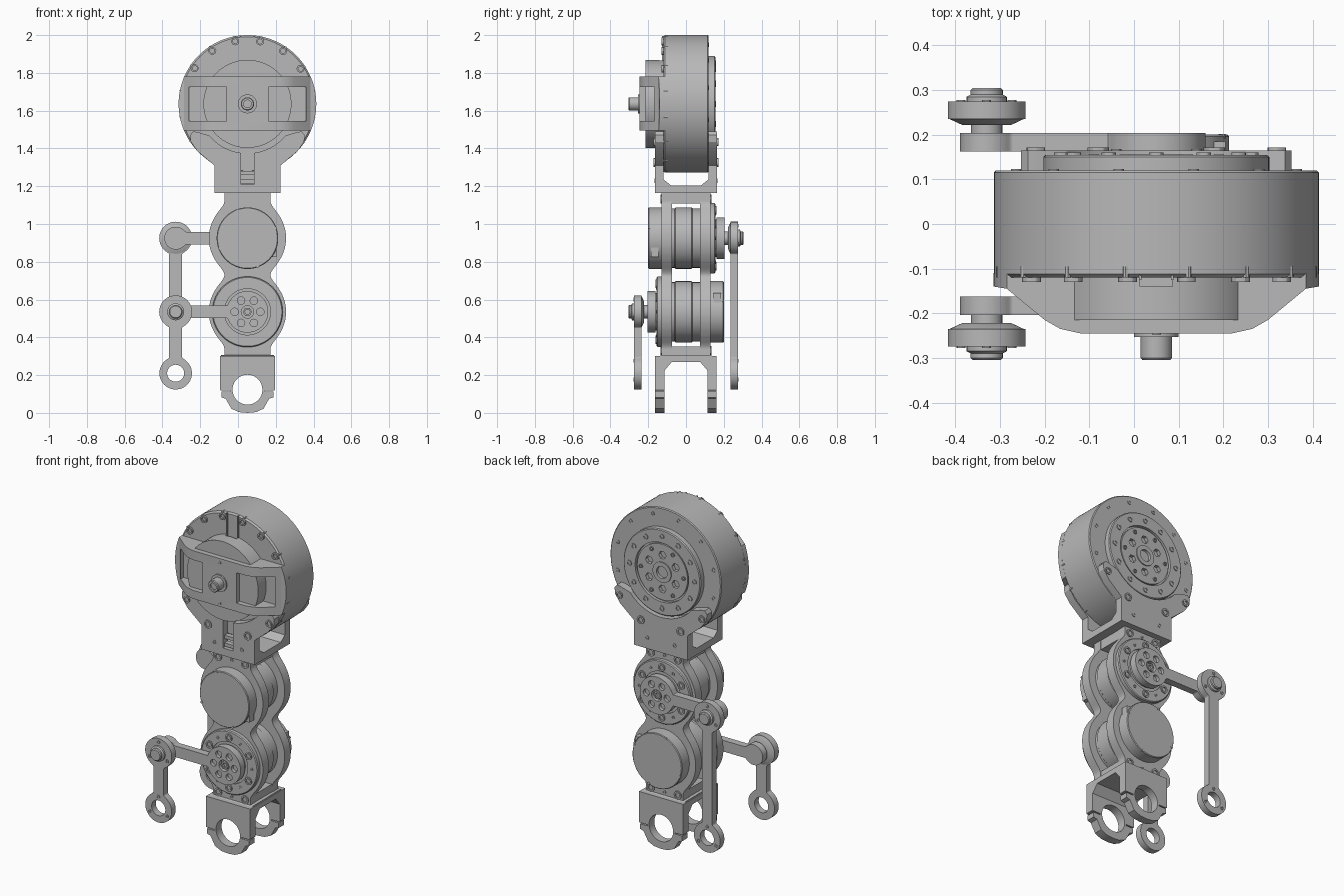
import bpy, bmesh, math
from mathutils import Vector

old = bpy.data.objects.get("Cube")
if old:
    bpy.data.objects.remove(old, do_unlink=True)

CX = 0.05            # axis of the main body
HIP, UP, LOW = 1.636, 0.925, 0.535   # heights of the three motors
PIN = -0.33          # x of the linkage pins
parts = []

grey = bpy.data.materials.new("machined grey")
grey.use_nodes = True
COL = (0.48, 0.48, 0.48, 1)
grey.diffuse_color = COL
grey.node_tree.nodes["Principled BSDF"].inputs["Base Color"].default_value = COL


def finish(name, bm):
    bmesh.ops.recalc_face_normals(bm, faces=bm.faces)
    me = bpy.data.meshes.new(name)
    bm.to_mesh(me)
    bm.free()
    me.materials.append(grey)
    ob = bpy.data.objects.new(name, me)
    bpy.context.collection.objects.link(ob)
    parts.append(ob)
    return ob


def lathe(name, centres, profile, n=64):
    """Turn a closed (radius, y) profile about the y axis at each (x, z)."""
    bm = bmesh.new()
    for cx, cz in centres:
        rings = []
        for r, y in profile:
            rings.append([bm.verts.new((cx + r * math.cos(math.tau * k / n), y,
                                        cz + r * math.sin(math.tau * k / n))) for k in range(n)])
        for a, b in zip(rings, rings[1:]):
            for k in range(n):
                bm.faces.new((a[k], a[k - 1], b[k - 1], b[k]))
        bm.faces.new(rings[0])
        bm.faces.new(rings[-1])
    return finish(name, bm)


def disc(name, x, z, r, y0, y1, n=64):
    return lathe(name, [(x, z)], [(r, y0), (r, y1)], n)


def prism(name, pts, axis, a0, a1):
    """Extrude a 2D outline along an axis."""
    put = {"x": lambda u, v, a: (a, u, v), "y": lambda u, v, a: (u, a, v),
           "z": lambda u, v, a: (u, v, a)}[axis]
    bm = bmesh.new()
    lo, hi = [[bm.verts.new(put(u, v, a)) for u, v in pts] for a in (a0, a1)]
    bm.faces.new(lo)
    bm.faces.new(hi)
    for k in range(len(pts)):
        bm.faces.new((lo[k - 1], lo[k], hi[k], hi[k - 1]))
    return finish(name, bm)


def box(name, x0, x1, y0, y1, z0, z1):
    return prism(name, [(x0, y0), (x1, y0), (x1, y1), (x0, y1)], "z", z0, z1)


def cut(ob, *cutters, op="DIFFERENCE"):
    for c in cutters:
        m = ob.modifiers.new("cut", "BOOLEAN")
        m.operation, m.object, m.solver = op, c, "EXACT"
    dg = bpy.context.evaluated_depsgraph_get()
    ob_mesh = bpy.data.meshes.new_from_object(ob.evaluated_get(dg))
    ob.modifiers.clear()
    ob.data = ob_mesh
    for c in cutters:
        parts.remove(c)
        bpy.data.objects.remove(c, do_unlink=True)
    return ob


def waist(circles, w, bar, ends):
    """Half-widths along a line: round ends blended into a narrow bar."""
    ts = {ends[0], ends[1]}
    for c, r in circles:
        ts |= {round(c + r * math.cos(math.pi * k / 32), 5) for k in range(33)}
    ts |= {bar[0] + (bar[1] - bar[0]) * k / 24 for k in range(25)}
    out = []
    for t in sorted(t for t in ts if ends[0] <= t <= ends[1]):
        h = [math.sqrt(max(0, r * r - (t - c) ** 2)) for c, r in circles]
        h.append(w if bar[0] <= t <= bar[1] else 0)
        out.append((t, sum(v ** 6 for v in h) ** (1 / 6)))
    return out


def both_sides(prof):
    """Closed (along, across) outline from half-widths."""
    return prof + [(t, -h) for t, h in reversed(prof) if h > 1e-4]


def ring(cx, cz, r, n, start=0):
    return [(cx + r * math.cos(math.radians(start) + math.tau * k / n),
             cz + r * math.sin(math.radians(start) + math.tau * k / n)) for k in range(n)]


def screws(name, centres, y, s, r=0.02):
    """Socket screws standing on a face at y that looks along s."""
    top = y + s * 0.008
    lathe(name, centres, [(r, y - s * 0.01), (r, top), (r * 0.6, top), (r * 0.6, y - s * 0.006)], 12)


# Large hip motor: drum, stepped rear output and front cover
lathe("hip_drum", [(CX, HIP)], [(0.355, -0.12), (0.364, -0.112), (0.364, 0.115), (0.359, 0.12)], 128)
lathe("hip_output", [(CX, HIP)], [(0.253, 0.11), (0.253, 0.15), (0.248, 0.155), (0.175, 0.155),
                                  (0.175, 0.138), (0.165, 0.138), (0.165, 0.15), (0.05, 0.15),
                                  (0.05, 0.125)], 96)
cut(parts[-1], *[disc("pocket", x, z, 0.024, 0.13, 0.2, 6) for x, z in ring(CX, HIP, 0.1, 6, 30)])
lathe("hip_hub", [(CX, HIP)], [(0.06, 0.14), (0.06, 0.156), (0.035, 0.156), (0.035, 0.13)])
screws("hip_output_screws", ring(CX, HIP, 0.213, 12), 0.152, 1, 0.016)
screws("hip_output_inner_screws", ring(CX, HIP, 0.14, 6), 0.148, 1, 0.012)
screws("hip_rear_rim_screws", ring(CX, HIP, 0.325, 12, 15), 0.115, 1, 0.012)
cut(disc("hip_cover", CX, HIP, 0.233, -0.215, -0.11, 96),
    box("slot", CX - 0.036, CX + 0.036, -0.14, -0.1, 1.8, 1.95))
for s in (-1, 1):
    box("cover_rail", CX + s * 0.036 - 0.003, CX + s * 0.036 + 0.003, -0.126, -0.11, 1.85, 1.995)
screws("hip_front_rim_screws", ring(CX, HIP, 0.337, 16, 11), -0.122, -1, 0.021)
for x, z in ring(CX, HIP, 0.359, 16, 11):
    disc("rim_tab", x, z, 0.0075, -0.12, -0.095, 8)

# Front bridge with two side windows, trimmed to the drum
half = [(0.365, -0.11), (0.365, -0.14), (0.335, -0.145), (0.25, -0.215), (0.215, -0.235), (0.17, -0.245)]
bridge = prism("front_bridge", [(CX + u, v) for u, v in half] + [(CX - u, v) for u, v in reversed(half)],
               "z", 1.495, 1.78)
cut(bridge, disc("trim", CX, HIP, 0.3645, -0.4, 0.2, 128), op="INTERSECT")
cut(bridge, *[box("window", *sorted((CX + s * 0.112, CX + s * 0.31)), -0.3, -0.14, 1.545, 1.725)
              for s in (-1, 1)])
for s in (-1, 1):
    box("window_panel", *sorted((CX + s * 0.11, CX + s * 0.2)), -0.19, -0.13, 1.56, 1.71)
    for k in range(4):
        z = 1.575 + k * 0.034
        box("connector", *sorted((CX + s * 0.19, CX + s * 0.207)), -0.182, -0.15, z, z + 0.02)
lathe("bridge_shaft", [(CX, HIP)], [(0.05, -0.23), (0.05, -0.253), (0.035, -0.253), (0.035, -0.3),
                                    (0.031, -0.305), (0.02, -0.305), (0.02, -0.295)])
screws("bridge_screws", [(CX, HIP + 0.12), (CX, HIP - 0.12)], -0.239, -1, 0.01)

# Yoke that carries the hip motor
side = [(0.175, 1.165), (0.175, 1.31), (0.265, 1.385), (0.3, 1.435), (0.303, 1.47), (0.288, 1.49), (0.265, 1.487)]
arc = [(0.262 * math.cos(a), HIP + 0.262 * math.sin(a))
       for a in (math.radians(-40 - 100 * k / 30) for k in range(31))]
outline = side + arc + [(-u, v) for u, v in reversed(side)]
yoke = prism("hip_yoke", [(CX + u, v) for u, v in outline], "y", -0.165, 0.165)
cut(yoke, prism("inside", [(-0.08, 1.205), (0.08, 1.205), (0.118, 1.235), (0.118, 1.6),
                           (-0.118, 1.6), (-0.118, 1.235)], "x", -0.6, 0.6),
    box("groove", CX - 0.034, CX + 0.034, -0.2, -0.1, 1.21, 1.5))
for z in (1.235, 1.28):
    box("groove_rung", CX - 0.036, CX + 0.036, -0.15, -0.12, z - 0.02, z)
for s in (-1, 1):
    screws("yoke_screws", [(CX + u, z) for u in (-0.13, 0.13) for z in (1.325,)], s * 0.163, s, 0.024)
    screws("yoke_pins", [(CX + u, 1.23) for u in (-0.09, 0.09)], s * 0.16, s, 0.012)
    screws("yoke_arm_screws", [(CX + u, 1.435) for u in (-0.27, 0.27)], s * 0.163, s, 0.021)

# Two side plates with scalloped outline, tied by end blocks
plate = both_sides(waist([(UP, 0.203), (LOW, 0.203)], 0.122, (0.3, 1.166), (0.3, 1.166)))
for s in (-1, 1):
    prism("side_plate", [(CX + h, t) for t, h in plate], "y", s * 0.074, s * 0.13)
    screws("side_plate_screws", [(CX + u, z) for u in (-0.088, 0.088) for z in (0.33, 1.132)], s * 0.128, s, 0.024)
    screws("side_plate_pins", [(CX, 0.325), (CX, 1.135)], s * 0.126, s, 0.01)
for z0, z1 in ((0.3, 0.352), (1.108, 1.166)):
    box("end_block", CX - 0.12, CX + 0.12, -0.125, 0.125, z0, z1)


def motor(s, z, word):
    """Small motor whose output looks along s."""
    lathe(word + "_motor_body", [(CX, z)], [(0.157, -0.08), (0.157, -0.06), (0.162, -0.055), (0.162, 0.03),
                                            (0.157, 0.035), (0.157, 0.08)], 96)
    lathe(word + "_motor_cover", [(CX, z)], [(0.163, -s * 0.1), (0.163, -s * 0.196), (0.159, -s * 0.2)], 96)
    for x, zz in ring(CX, z, 0.157, 4, 20):
        disc("cover_notch", x, zz, 0.008, -s * 0.19, -s * 0.202, 8)
    lathe(word + "_motor_flange", [(CX, z)], [(0.187, s * 0.12), (0.187, s * 0.15), (0.182, s * 0.155),
                                              (0.122, s * 0.155), (0.122, s * 0.145)], 96)
    screws(word + "_flange_screws", ring(CX, z, 0.148, 6, 30), s * 0.153, s, 0.022)
    screws(word + "_flange_pins", ring(CX, z, 0.148, 6, 0), s * 0.15, s, 0.009)
    box(word + "_socket", CX + 0.1, CX + 0.155, *sorted((-s * 0.145, -s * 0.185)), z - 0.1 if s > 0 else z + 0.05,
        z - 0.05 if s > 0 else z + 0.1)


def linkage(s, z, word):
    """Crank on the motor output, pin, and hanging link with an eye."""
    foot = 0.21
    prof = waist([(PIN, 0.06), (CX, 0.11)], 0.033, (PIN, CX), (PIN - 0.06, CX + 0.11))
    crank = prism(word + "_crank", [(t, z + h) for t, h in both_sides(prof)[:len(prof)]]
                  + [(t, z + h) for t, h in both_sides(prof)[len(prof):]], "y", s * 0.162, s * 0.204)
    cut(crank, *[disc("hole", x, zz, 0.02, s * 0.185, s * 0.3, 16) for x, zz in ring(CX, z, 0.068, 6, 0)],
        disc("bore", CX, z, 0.033, s * 0.18, s * 0.3, 24))
    disc(word + "_output", CX, z, 0.1, s * 0.14, s * 0.17)
    lathe(word + "_output_star", [(CX, z)], [(0.024, s * 0.17), (0.024, s * 0.198), (0.014, s * 0.198),
                                             (0.014, s * 0.185)], 6)
    prof = waist([(foot, 0.086), (z, 0.087)], 0.034, (foot, z), (foot - 0.086, z + 0.087))
    link = prism(word + "_link", [(PIN + h, t) for t, h in both_sides(prof)], "y", s * 0.235, s * 0.274)
    cut(link, disc("eye", PIN, foot, 0.045, s * 0.1, s * 0.4, 48))
    lathe(word + "_link_collar", [(PIN, z)], [(0.055, s * 0.222), (0.087, s * 0.237)])
    lathe(word + "_pin", [(PIN, z)], [(0.035, s * 0.19), (0.035, s * 0.23), (0.045, s * 0.24), (0.045, s * 0.285),
                                      (0.036, s * 0.29), (0.036, s * 0.3), (0.031, s * 0.305)], 32)
    for zz in (z, foot):
        screws(word + "_link_screws", ring(PIN, zz, 0.066, 3, 90), s * 0.27, s, 0.01)


for s, z, word in ((-1, LOW, "lower"), (1, UP, "upper")):
    motor(s, z, word)
    linkage(s, z, word)

# Bottom clevis with split clamp rings
edge = [(0.145, 0.302), (0.145, 0.122), (0.138, 0.115), (0.138, 0.082), (0.115, 0.075), (0.085, 0.022), (0.045, 0.004), (0, 0)]
clevis = prism("clevis", [(CX + u, v) for u, v in edge] + [(CX - u, v) for u, v in reversed(edge[:-1])],
               "y", -0.165, 0.162)
cut(clevis, prism("inside", [(-0.113, -0.1), (0.113, -0.1), (0.113, 0.225), (0.075, 0.27),
                             (-0.075, 0.27), (-0.113, 0.225)], "x", -0.6, 0.6),
    disc("bore", CX, 0.123, 0.079, -0.4, 0.4, 64),
    *[box("split", *sorted((CX + s * 0.09, CX + s * 0.2)), -0.4, 0.4, 0.112, 0.119) for s in (-1, 1)])
prism("clevis_saddle", [(-0.15, 0.298), (0.15, 0.298), (0.13, 0.306), (-0.13, 0.306)], "x", CX - 0.14, CX + 0.14)

# Smooth the round surfaces and keep edges sharp
bpy.ops.object.select_all(action="DESELECT")
for ob in parts:
    ob.select_set(True)
bpy.context.view_layer.objects.active = parts[0]
bpy.ops.object.shade_smooth_by_angle(angle=math.radians(30))
